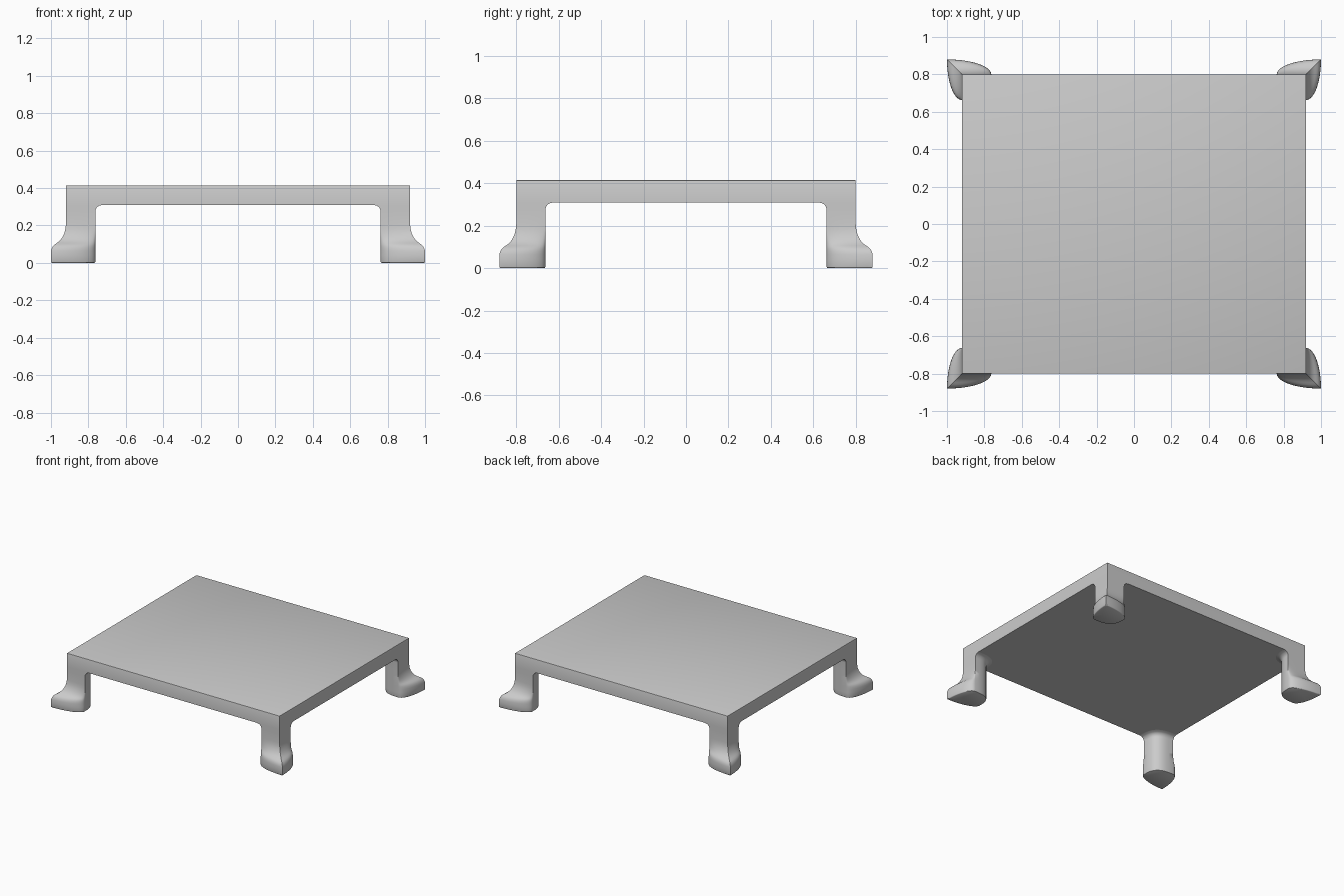
import bpy, bmesh
from math import sin, cos, pi, sqrt, radians

if "Cube" in bpy.data.objects:
    bpy.data.objects.remove(bpy.data.objects["Cube"])

TOP_X, TOP_Y, UNDER, TOP = 0.92, 0.80, 0.31, 0.415
LEG_U, LEG_V = 0.157, 0.137      # leg width along x and y
FILLET = 0.038
N = 12


def finish(bm, name, angle):
    bmesh.ops.recalc_face_normals(bm, faces=bm.faces)
    mesh = bpy.data.meshes.new(name)
    bm.to_mesh(mesh)
    bm.free()
    ob = bpy.data.objects.new(name, mesh)
    bpy.context.collection.objects.link(ob)
    bpy.ops.object.select_all(action='DESELECT')
    bpy.context.view_layer.objects.active = ob
    ob.select_set(True)
    bpy.ops.object.shade_smooth_by_angle(angle=radians(angle))
    return ob


def leg_ring(bm, z, d, f):
    """Section with sharp outer corner pushed out by d, rounded inner side grown by f."""
    a, b = LEG_U + f, LEG_V + f
    pts = []
    for i in range(N):                                   # outer edge along x
        t = i / N * pi / 2
        pts.append((-d + (a + d) * sin(t), -d * cos(t)))
    for i in range(N):                                   # rounded inner side
        t = i / N * pi / 2
        pts.append((a * cos(t) ** (2 / 3), b * sin(t) ** (2 / 3)))
    for i in range(N):                                   # outer edge along y
        t = (1 - i / N) * pi / 2
        pts.append((-d * cos(t), -d + (b + d) * sin(t)))
    return [bm.verts.new((TOP_X - u, TOP_Y - v, z)) for u, v in pts]


# Table top slab with a tiny eased upper edge
bm = bmesh.new()
bmesh.ops.create_cube(bm, size=1)
for v in bm.verts:
    v.co = (v.co.x * 2 * TOP_X, v.co.y * 2 * TOP_Y, UNDER if v.co.z < 0 else TOP)
edges = [e for e in bm.edges if all(v.co.z > 0.4 for v in e.verts)]
bmesh.ops.bevel(bm, geom=edges, offset=0.004, segments=2, affect='EDGES', profile=0.5)
finish(bm, "table_top", 30)

# Leg: (height, outward push of the foot corner, inner growth)
profile = [(0.0, 0.074, -0.005), (0.002, 0.078, -0.001), (0.006, 0.08, 0), (0.04, 0.08, 0),
           (0.065, 0.0795, 0), (0.08, 0.075, 0), (0.09, 0.069, 0), (0.098, 0.061, 0),
           (0.106, 0.049, 0), (0.114, 0.038, 0), (0.125, 0.027, 0), (0.14, 0.017, 0),
           (0.16, 0.008, 0), (0.18, 0.003, 0), (0.205, 0, 0)]
for i in range(9):
    s = i / 8
    profile.append((UNDER - FILLET + FILLET * s, 0, FILLET * (1 - sqrt(1 - s * s))))

bm = bmesh.new()
rings = [leg_ring(bm, *p) for p in profile]
for lo, hi in zip(rings, rings[1:]):
    for i in range(len(lo)):
        j = (i + 1) % len(lo)
        bm.faces.new((lo[i], lo[j], hi[j], hi[i]))
bm.faces.new(rings[0])
legs = finish(bm, "legs", 40)

# Repeat the leg at all four corners
mirror = legs.modifiers.new("corners", 'MIRROR')
mirror.use_axis = (True, True, False)
mirror.use_mirror_merge = False
